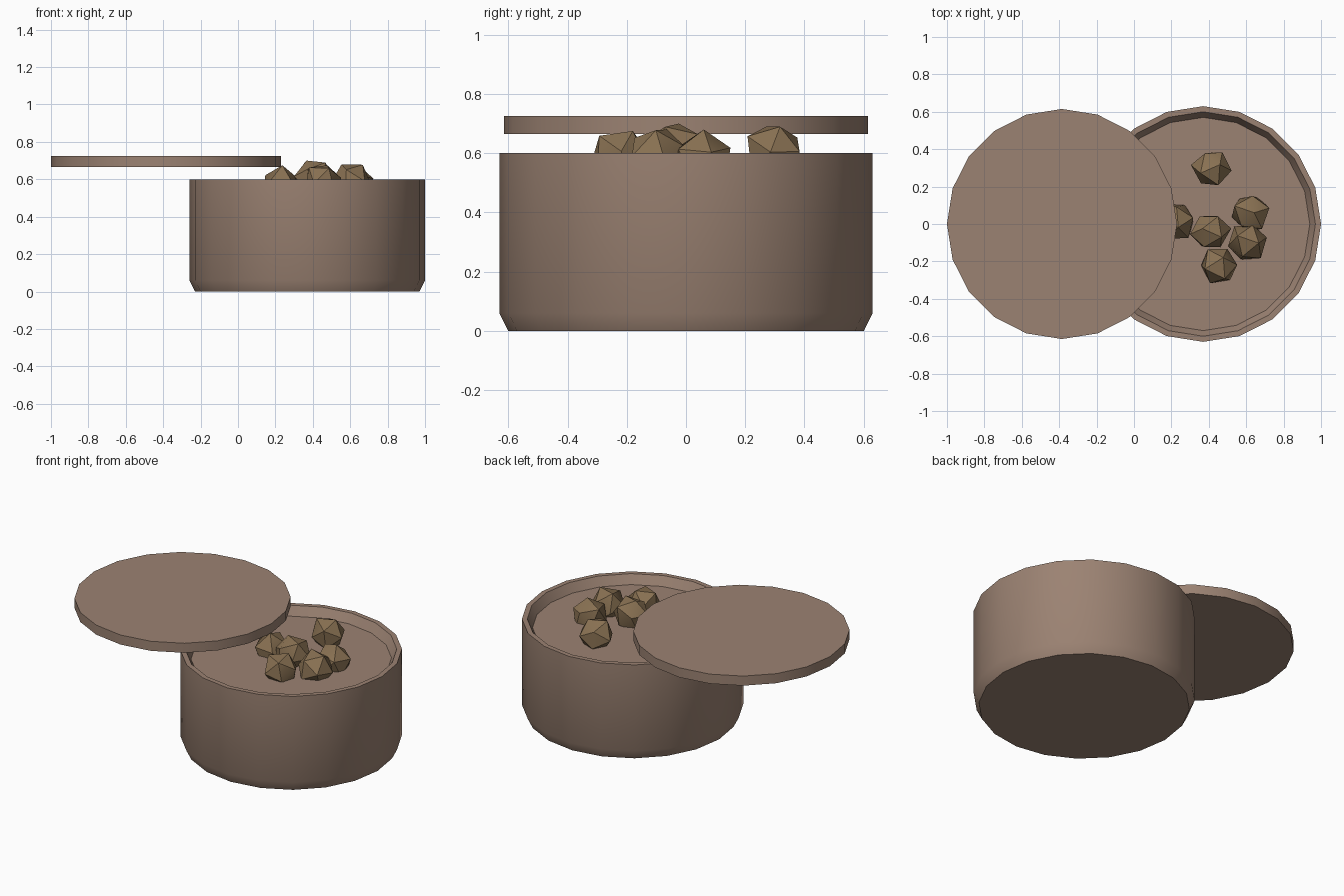
import bpy, bmesh, math, random
from mathutils import Vector, Euler

if "Cube" in bpy.data.objects:
    bpy.data.objects.remove(bpy.data.objects["Cube"])

SIDES = 20


def material(name, rgb):
    m = bpy.data.materials.new(name)
    m.diffuse_color = (*rgb, 1)
    m.use_nodes = True
    m.node_tree.nodes["Principled BSDF"].inputs["Base Color"].default_value = m.diffuse_color
    return m


def add_object(name, bm, mat, angle):
    bmesh.ops.recalc_face_normals(bm, faces=bm.faces)
    me = bpy.data.meshes.new(name)
    bm.to_mesh(me)
    bm.free()
    me.materials.append(mat)
    ob = bpy.data.objects.new(name, me)
    bpy.context.collection.objects.link(ob)
    bpy.ops.object.select_all(action='DESELECT')
    ob.select_set(True)
    bpy.context.view_layer.objects.active = ob
    bpy.ops.object.shade_smooth_by_angle(angle=math.radians(angle))
    return ob


def lathe(name, profile, x, mat):
    """Closed turned body from (radius, z) points, capped at both ends."""
    bm = bmesh.new()
    rings = [[bm.verts.new((r * math.cos(2 * math.pi * i / SIDES),
                            r * math.sin(2 * math.pi * i / SIDES), z))
              for i in range(SIDES)] for r, z in profile]
    for a, b in zip(rings, rings[1:]):
        for i in range(SIDES):
            j = (i + 1) % SIDES
            bm.faces.new((a[i], a[j], b[j], b[i]))
    bm.faces.new(rings[0][::-1])
    bm.faces.new(rings[-1])
    ob = add_object(name, bm, mat, 30)
    ob.location.x = x
    return ob


clay = material("clay", (0.33, 0.225, 0.17))
nugget = material("brown_nugget", (0.25, 0.165, 0.085))

# Pot: chamfered foot, straight wall, thin rim and recessed filling surface
lathe("pot", [(0.60, 0), (0.63, 0.06), (0.63, 0.60), (0.60, 0.60), (0.57, 0.545)],
      0.37, clay)

# Lid: flat disc pushed to one side
lathe("lid", [(0.615, 0.665), (0.615, 0.725)], -0.385, clay)

# Nuggets: rough lumps sitting on the filling (x, y, top height)
random.seed(4)
spots = [(0.415, 0.30, 0.69), (0.62, 0.06, 0.68), (0.605, -0.095, 0.68),
         (0.405, -0.04, 0.70), (0.455, -0.22, 0.675), (0.225, 0.015, 0.675)]
for n, (x, y, top) in enumerate(spots):
    bm = bmesh.new()
    bmesh.ops.create_icosphere(bm, subdivisions=1, radius=0.108)
    turn = Euler([random.uniform(0, 6.28) for _ in range(3)]).to_matrix()
    for v in bm.verts:
        v.co = turn @ (v.co * random.uniform(0.9, 1.08))
    lift = top - max(v.co.z for v in bm.verts)
    bmesh.ops.translate(bm, verts=bm.verts, vec=Vector((x, y, lift)))
    add_object(f"nugget_{n + 1}", bm, nugget, 38)
